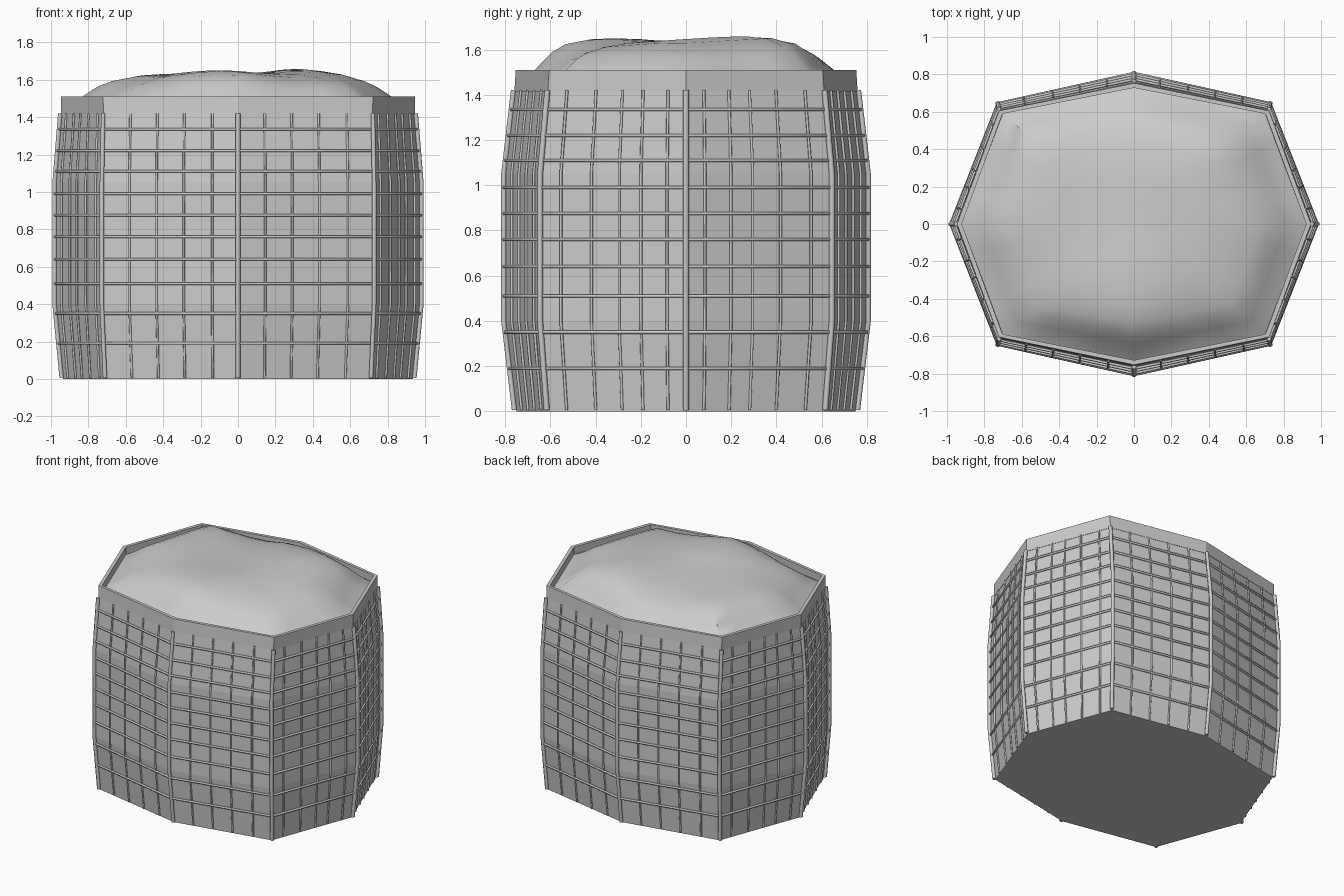
import bpy, bmesh, math
from mathutils import Vector

if "Cube" in bpy.data.objects:
    bpy.data.objects.remove(bpy.data.objects["Cube"])

# z, side corner x, diagonal corner x and y, front corner y
PROFILE = [(0.0, .935, .705, .610, .750), (.40, .973, .722, .640, .798),
           (1.05, .973, .722, .640, .798), (1.42, .943, .715, .608, .755),
           (1.51, .943, .720, .603, .750)]


def ring(z, off=0.0):
    """Eight corners of the bulging octagon at height z, pushed out by off."""
    for p, q in zip(PROFILE, PROFILE[1:]):
        if z <= q[0]:
            break
    t = (z - p[0]) / (q[0] - p[0])
    a, cx, cy, b = [p[i] + (q[i] - p[i]) * t for i in range(1, 5)]
    pts = [(a, 0), (cx, cy), (0, b), (-cx, cy), (-a, 0), (-cx, -cy), (0, -b), (cx, -cy)]
    out = []
    for x, y in pts:
        v = Vector((x, y, 0))
        v += v.normalized() * off
        out.append(Vector((v.x, v.y, z)))
    return out


def loft(name, rings, cap_start=False, cap_end=False, closed=False):
    bm = bmesh.new()
    rows = [[bm.verts.new(p) for p in r] for r in rings]
    n = len(rows[0])
    pairs = list(zip(rows, rows[1:])) + ([(rows[-1], rows[0])] if closed else [])
    for lo, hi in pairs:
        for i in range(n):
            j = (i + 1) % n
            bm.faces.new((lo[i], lo[j], hi[j], hi[i]))
    if cap_start:
        bm.faces.new(rows[0][::-1])
    if cap_end:
        bm.faces.new(rows[-1])
    bmesh.ops.recalc_face_normals(bm, faces=bm.faces)
    me = bpy.data.meshes.new(name)
    bm.to_mesh(me)
    bm.free()
    ob = bpy.data.objects.new(name, me)
    bpy.context.collection.objects.link(ob)
    return ob


def rods(name, paths, radius, cyclic=False):
    cu = bpy.data.curves.new(name, 'CURVE')
    cu.dimensions = '3D'
    cu.bevel_depth = radius
    cu.bevel_resolution = 1
    cu.use_fill_caps = True
    for path in paths:
        s = cu.splines.new('POLY')
        s.points.add(len(path) - 1)
        for pt, p in zip(s.points, path):
            pt.co = (*p, 1)
        s.use_cyclic_u = cyclic
    ob = bpy.data.objects.new(name, cu)
    bpy.context.collection.objects.link(ob)


# Fabric liner wall with closed base
loft("liner_wall", [ring(z) for z in (0, .4, 1.05, 1.42)], cap_start=True)

# Folded band around the mouth
loft("top_band", [ring(1.415, .003), ring(1.51, .003), ring(1.51, -.022), ring(1.415, -.022)],
     closed=True)

# Horizontal wires
heights = (.19, .35, .51, .64, .76, .875, .99, 1.11, 1.22, 1.335)
rods("horizontal_wires", [ring(z, .008) for z in heights], .008, True)

# Vertical wires: five on each side panel, four on each front or back panel
LEVELS = (0.006, .4, 1.05, 1.42)
paths = []
for i in range(8):
    fr = (.2, .4, .6, .81) if i in (1, 2, 5, 6) else (.13, .31, .46, .65, .86)
    if i in (3, 7):
        fr = [1 - f for f in fr]
    for f in fr:
        paths.append([ring(z, .005)[i].lerp(ring(z, .005)[(i + 1) % 8], f) for z in LEVELS])
rods("vertical_wires", paths, .0065)

# Thicker corner posts
rods("corner_posts", [[ring(z, .008)[i] for z in LEVELS] for i in range(8)], .013)

# Uneven mound of fill inside the mouth
MOUND = [(1.0, 1.455), (.94, 1.485), (.88, 1.525), (.81, 1.57), (.73, 1.60), (.6, 1.622),
         (.45, 1.632), (.3, 1.635), (.15, 1.632), (.03, 1.63)]
edge = ring(1.51, -.02)
rim = [edge[i].lerp(edge[(i + 1) % 8], k / 4) for i in range(8) for k in range(4)]
rings = []
for s, z in MOUND:
    row = []
    for p in rim:
        x, y = p.x * s, p.y * s
        bump = .016 * math.sin(5.5 * x - 2 * y + .6) + .014 * math.cos(7 * x + 3 * y + 2.6)
        row.append((x, y, z + bump * min(1, (1 - s) * 4)))
    rings.append(row)
mound = loft("fill_mound", rings, cap_end=True)
bpy.context.view_layer.objects.active = mound
mound.select_set(True)
bpy.ops.object.shade_smooth_by_angle(angle=math.radians(40))
